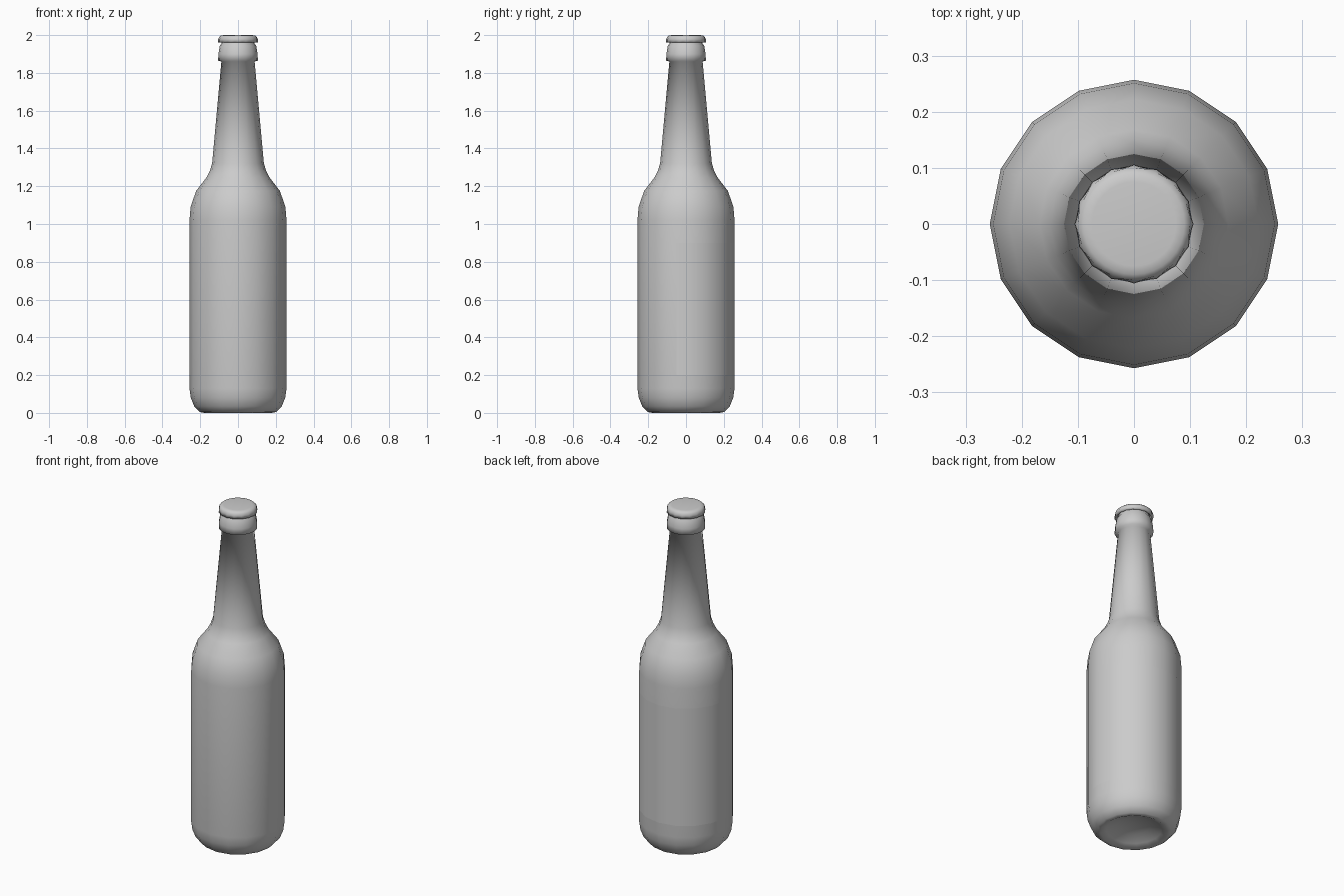
import bpy, bmesh
from math import cos, sin, radians, tau

default = bpy.data.objects.get("Cube")
if default:
    bpy.data.objects.remove(default)

grey = bpy.data.materials.new("plain_grey")
grey.use_nodes = True
colour = (0.6, 0.6, 0.6, 1)
grey.diffuse_color = colour
grey.node_tree.nodes["Principled BSDF"].inputs["Base Color"].default_value = colour


def finish(name, bm):
    mesh = bpy.data.meshes.new(name)
    bm.to_mesh(mesh)
    bm.free()
    mesh.materials.append(grey)
    mesh.shade_smooth()
    obj = bpy.data.objects.new(name, mesh)
    bpy.context.scene.collection.objects.link(obj)
    return obj


def lathe(name, profile, sides, flute=0.0, flute_below=0.0):
    """Revolve (radius, z) points; radius 0 makes a pole. Low rings may be fluted."""
    bm = bmesh.new()
    rings = []
    for r, z in profile:
        if r == 0:
            rings.append([bm.verts.new((0, 0, z))] * sides)
            continue
        ring = []
        for i in range(sides):
            rad = r + (flute * (-1) ** i if z < flute_below else 0)
            a = tau * i / sides
            ring.append(bm.verts.new((rad * cos(a), rad * sin(a), z)))
        rings.append(ring)
    for low, high in zip(rings, rings[1:]):
        for i in range(sides):
            j = (i + 1) % sides
            corners = [low[i], low[j], high[j], high[i]]
            bm.faces.new(list(dict.fromkeys(corners)))
    bmesh.ops.recalc_face_normals(bm, faces=bm.faces)
    return finish(name, bm)


# Bottle: hollowed base, straight body, shoulder, tapering neck and lip
SIDES = 16
BODY = 0.257
lathe("bottle", [
    (0, 0.05), (0.09, 0.04), (0.15, 0.015), (0.18, 0.0),
    (0.203, 0.005), (0.232, 0.035), (0.25, 0.08), (BODY, 0.13),
    (BODY, 1.02), (0.251, 1.09), (0.222, 1.175), (0.168, 1.245),
    (0.15, 1.28), (0.137, 1.32), (0.088, 1.86),
    (0.105, 1.865), (0.104, 1.9), (0.096, 1.945),
    (0.088, 1.955), (0.085, 1.98), (0, 1.98),
], SIDES)

# Crimped cap
lathe("cap", [
    (0.092, 1.962), (0.104, 1.96), (0.103, 1.978),
    (0.1, 1.99), (0.09, 1.998), (0.075, 2.0), (0, 2.0),
], 32, flute=0.002, flute_below=1.98)

# Thin label wrapped round the back, following the flat sides of the body
bm = bmesh.new()
start, end = -11.25, 191.25
step = 360 / SIDES
angles = [start] + [k * step for k in range(9)] + [end]
columns = []
for a in angles:
    # Half-way angles fall on the middle of a flat side
    r = (BODY + 0.001) * (cos(radians(step / 2)) if a in (start, end) else 1)
    x, y = r * cos(radians(a)), r * sin(radians(a))
    columns.append([bm.verts.new((x, y, z)) for z in (0.2, 0.9)])
for a, b in zip(columns, columns[1:]):
    bm.faces.new((a[0], b[0], b[1], a[1]))
finish("label", bm)
